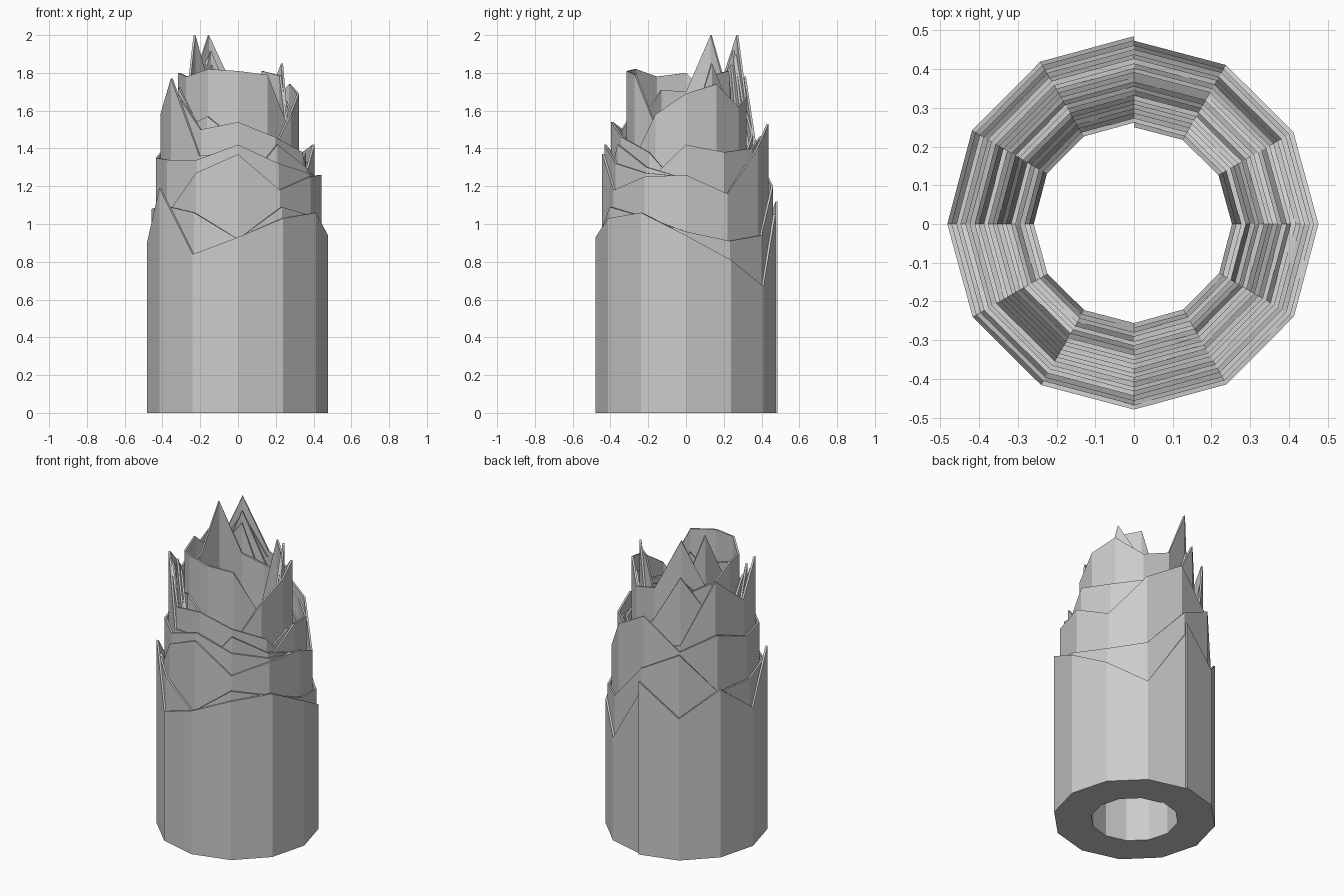
import bpy
import bmesh
import math
import random

random.seed(7)

SIDES = 12                      # segments in one turn of the roll
TURNS = 19
STEPS = SIDES * TURNS
OUTER, INNER = 0.485, 0.25

# Torn edge: (turn, first segment, heights of the points that stand out)
PEAKS = [
    (0, 0, [1.12, .92, 1.09, .9, 1.19, .84, .93, 1.03, 1.06, .94, .81, .67]),
    (1, 0, [1.05]),
    (1, 4, [1.1, 1.06, .92, 1.09, 1.04, .96, .91, .94]),
    (2, 0, [1.2, 1.32, 1.06, 1.08, 1.1]),
    (3, 5, [1.27, 1.37, 1.18, 1.25, 1.26, 1.16, 1.4]),
    (4, 0, [1.53, 1.33, 1.42, 1.35, 1.34, 1.34, 1.42, 1.32, 1.27, 1.25]),
    (5, 7, [1.42, 1.3, 1.24]),
    (6, 1, [1.36, 1.76, 1.58, 1.77, 1.36]),
    (6, 9, [1.42, 1.38, 1.4]),
    (7, 5, [1.5, 1.54, 1.46, 1.38]),
    (10, 0, [1.45, 1.78, 1.5]),
    (13, 5, [1.57]),
    (13, 8, [1.58, 1.69, 1.74, 1.62]),
    (14, 0, [1.67, 2, 1.65, 1.8, 1.78, 1.82, 1.81, 1.79, 1.5]),
    (17, 10, [1.85, 1.6]),
    (18, 0, [1.6, 1.65, 2, 1.7]),
    (18, 11, [1.81]),
]


def remove_default_cube():
    cube = bpy.data.objects.get("Cube")
    if cube:
        bpy.data.objects.remove(cube, do_unlink=True)


def make_material(name, color):
    material = bpy.data.materials.new(name)
    material.use_nodes = True
    material.diffuse_color = color
    shader = next(n for n in material.node_tree.nodes if n.type == 'BSDF_PRINCIPLED')
    shader.inputs["Base Color"].default_value = color
    return material


def torn_heights():
    """Known peaks, with lower ragged points hidden behind them elsewhere."""
    known = {}
    for turn, first, values in PEAKS:
        for offset, value in enumerate(values):
            known[turn * SIDES + first + offset] = value
    highest = [0.0] * SIDES
    heights = []
    for step in range(STEPS + 1):
        side = step % SIDES
        ragged = highest[side] - random.uniform(.03, .3)
        height = known.get(step, ragged)
        highest[side] = max(highest[side], height)
        heights.append(height)
    return heights


def spiral_point(step, layer, z):
    """Point on the roll; layer 1 is the inner face of the sheet."""
    shrink = (step + layer * SIDES) / (STEPS + SIDES)
    radius = OUTER + (INNER - OUTER) * shrink
    angle = math.pi / 2 + math.tau * step / SIDES
    return radius * math.cos(angle), radius * math.sin(angle), z


def build_roll():
    bm = bmesh.new()
    # Rectangular section of the sheet at every corner of the roll
    sections = []
    for step, height in enumerate(torn_heights()):
        corners = [(0, 0), (0, height), (1, height), (1, 0)]
        sections.append([bm.verts.new(spiral_point(step, layer, z)) for layer, z in corners])
    # Outer wall, torn rim, inner wall and base of each segment
    for a, b in zip(sections, sections[1:]):
        for i in range(4):
            j = (i + 1) % 4
            bm.faces.new((a[i], b[i], b[j], a[j]))
    bm.faces.new(sections[0])
    bm.faces.new(reversed(sections[-1]))
    bmesh.ops.recalc_face_normals(bm, faces=bm.faces)
    mesh = bpy.data.meshes.new("torn_sheet_roll")
    bm.to_mesh(mesh)
    bm.free()
    roll = bpy.data.objects.new("torn_sheet_roll", mesh)
    bpy.context.collection.objects.link(roll)
    return roll


remove_default_cube()
sheet_roll = build_roll()
sheet_roll.data.materials.append(make_material("plain_grey", (.6, .6, .6, 1)))
